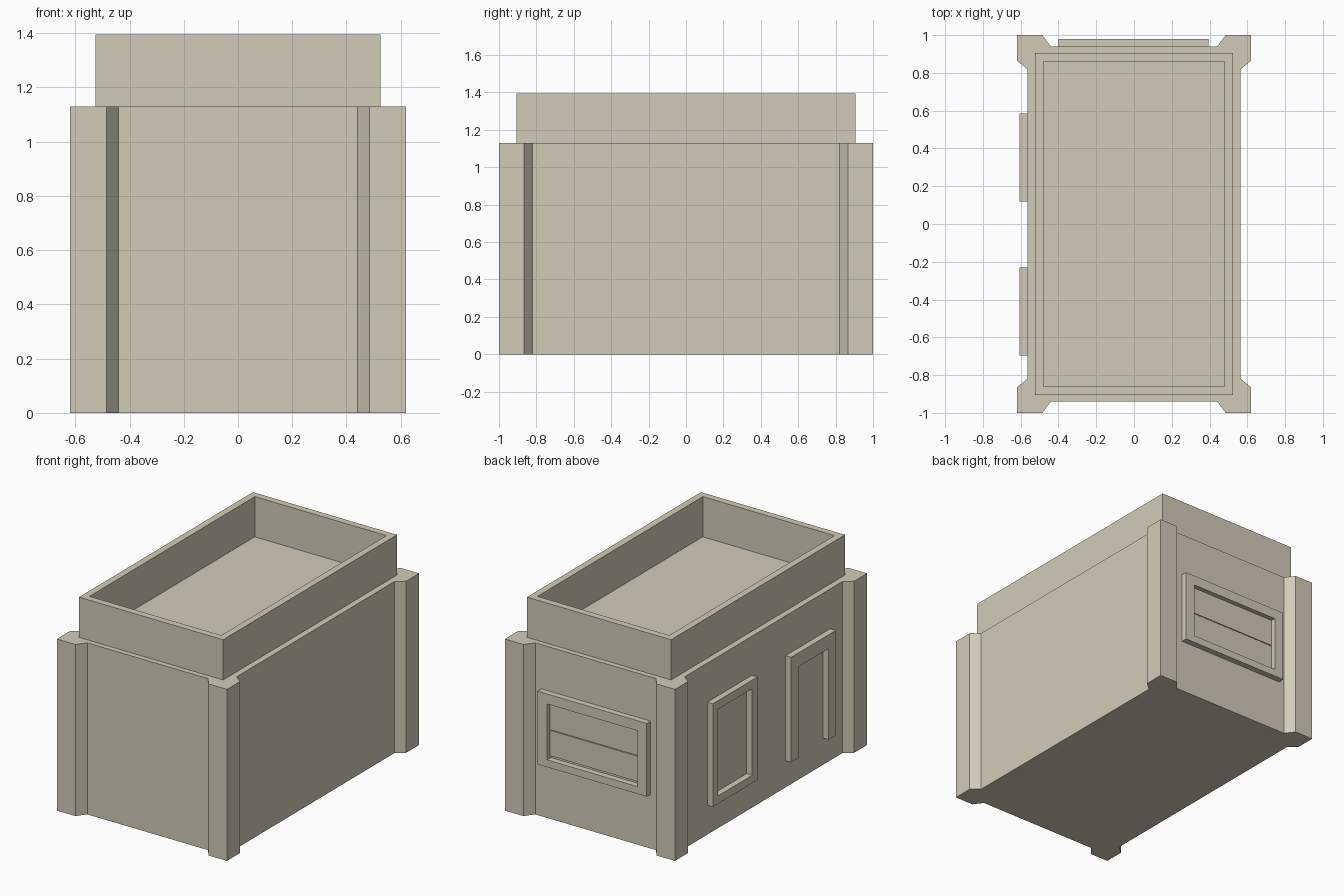
import bpy, bmesh
from mathutils import Vector

if "Cube" in bpy.data.objects:
    bpy.data.objects.remove(bpy.data.objects["Cube"])

stone = bpy.data.materials.new("tan_stone")
stone.diffuse_color = (0.65, 0.60, 0.48, 1)
stone.use_nodes = True
stone.node_tree.nodes["Principled BSDF"].inputs["Base Color"].default_value = stone.diffuse_color


def prism(name, loops, place, bottom, top):
    """Extrude an outline (plus optional hole with the same point count)."""
    bm = bmesh.new()
    rings = [[[bm.verts.new(place(u, v, h)) for u, v in loop] for h in (bottom, top)]
             for loop in loops]
    n = len(loops[0])
    for low, high in rings:
        for i in range(n):
            j = (i + 1) % n
            bm.faces.new((low[i], low[j], high[j], high[i]))
    for level in (0, 1):
        if len(rings) == 1:
            bm.faces.new(rings[0][level])
        else:
            a, b = rings[0][level], rings[1][level]
            for i in range(n):
                j = (i + 1) % n
                bm.faces.new((a[i], a[j], b[j], b[i]))
    bmesh.ops.recalc_face_normals(bm, faces=bm.faces)
    mesh = bpy.data.meshes.new(name)
    bm.to_mesh(mesh)
    bm.free()
    mesh.materials.append(stone)
    ob = bpy.data.objects.new(name, mesh)
    bpy.context.collection.objects.link(ob)
    return ob


def rect(u0, u1, v0, v1):
    return [(u0, v0), (u1, v0), (u1, v1), (u0, v1)]


def upward(u, v, h):
    return Vector((u, v, h))


def on_left(u, v, h):      # u = y, v = z, h = x
    return Vector((h, u, v))


def on_back(u, v, h):      # u = x, v = z, h = y
    return Vector((u, h, v))


# Body with chamfered corner pillars: one quarter outline, mirrored around
quarter = [(0.565, 0.82), (0.62, 0.865), (0.62, 1.0), (0.485, 1.0), (0.44, 0.94)]
outline = []
for sx, sy in ((1, 1), (-1, 1), (-1, -1), (1, -1)):
    corner = [(x * sx, y * sy) for x, y in quarter]
    outline += corner if sx * sy > 0 else corner[::-1]
prism("body", [outline], upward, 0, 1.13)

# Roof parapet
prism("parapet", [rect(-0.525, 0.525, -0.905, 0.905), rect(-0.48, 0.48, -0.86, 0.86)],
      upward, 1.13, 1.395)

# Left side window frame
prism("window_frame", [rect(0.12, 0.585, 0.193, 0.872), rect(0.175, 0.53, 0.245, 0.815)],
      on_left, -0.565, -0.605)

# Left side door frame, open at the bottom
door = [(-0.695, 0.175), (-0.62, 0.175), (-0.62, 0.775), (-0.305, 0.775),
        (-0.305, 0.175), (-0.23, 0.175), (-0.23, 0.867), (-0.695, 0.867)]
prism("door_frame", [door], on_left, -0.565, -0.605)

# Back shutter: frame and two thin panels
prism("shutter_frame", [rect(-0.4, 0.395, 0.357, 0.839), rect(-0.332, 0.325, 0.405, 0.773)],
      on_back, 0.94, 0.98)
for name, z0, z1 in (("lower_shutter_panel", 0.42, 0.587), ("upper_shutter_panel", 0.592, 0.773)):
    prism(name, [rect(-0.332, 0.325, z0, z1)], on_back, 0.94, 0.949)
